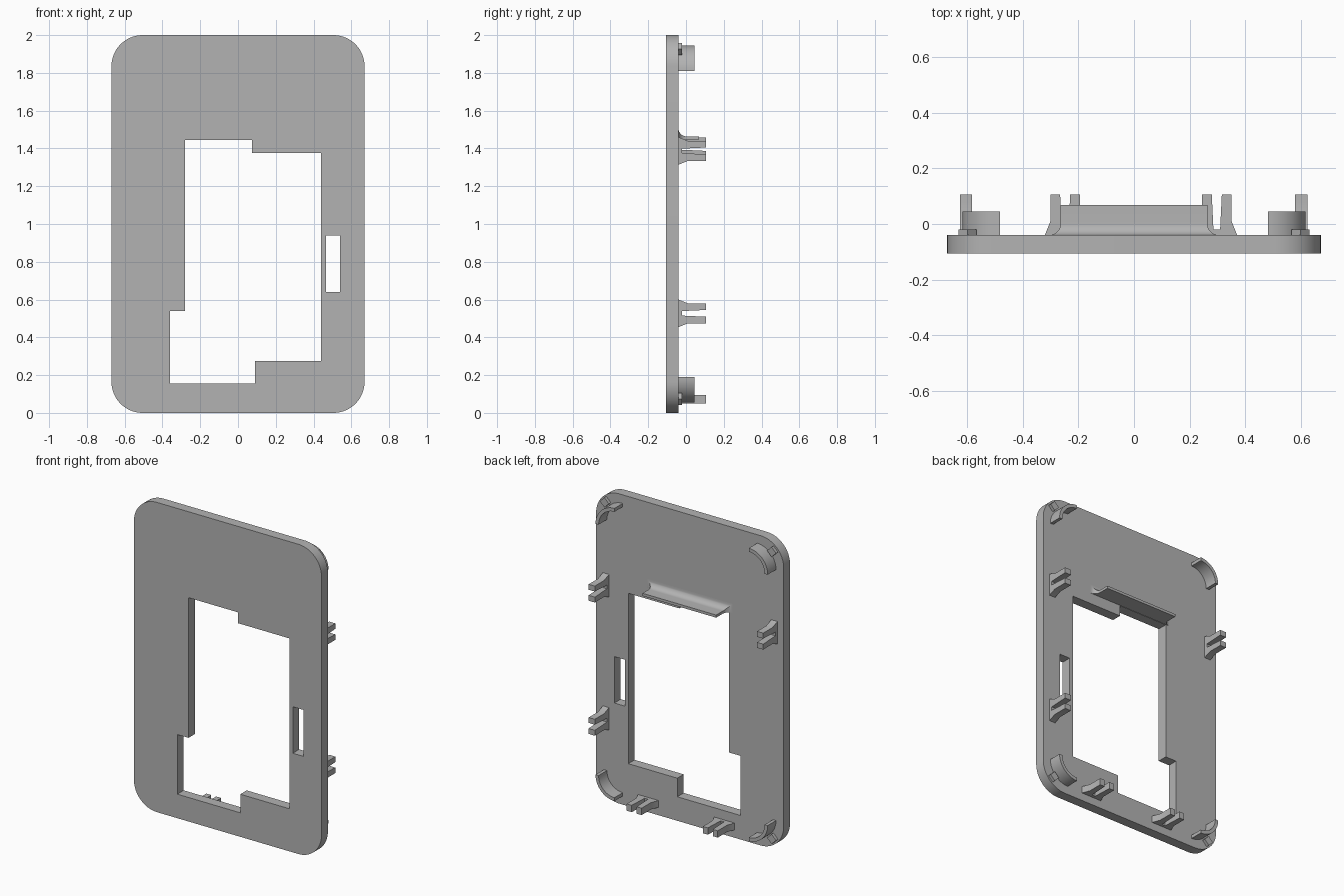
import bpy
import bmesh
from math import sin, cos, pi, radians
from mathutils import Matrix, Vector

cube = bpy.data.objects.get("Cube")
if cube:
    bpy.data.objects.remove(cube, do_unlink=True)

grey = bpy.data.materials.new("plain grey")
grey.use_nodes = True
colour = (0.45, 0.45, 0.45, 1)
grey.diffuse_color = colour
grey.node_tree.nodes["Principled BSDF"].inputs["Base Color"].default_value = colour

PLATE_FRONT, PLATE_BACK = -0.105, -0.04
parts = []


def finish(name, bm):
    """Turn a bmesh into a clean grey object."""
    bmesh.ops.remove_doubles(bm, verts=bm.verts, dist=0.0002)
    bmesh.ops.recalc_face_normals(bm, faces=bm.faces)
    mesh = bpy.data.meshes.new(name)
    bm.to_mesh(mesh)
    bm.free()
    mesh.materials.append(grey)
    obj = bpy.data.objects.new(name, mesh)
    bpy.context.collection.objects.link(obj)
    parts.append(obj)


def prism(name, loops, depth, matrix):
    """Extrude a flat outline (with optional holes) by depth, centred."""
    curve = bpy.data.curves.new(name, 'CURVE')
    curve.dimensions = '2D'
    curve.fill_mode = 'BOTH'
    curve.extrude = depth / 2
    for loop in loops:
        spline = curve.splines.new('POLY')
        spline.points.add(len(loop) - 1)
        for point, (u, v) in zip(spline.points, loop):
            point.co = (u, v, 0, 1)
        spline.use_cyclic_u = True
    helper = bpy.data.objects.new("outline", curve)
    mesh = bpy.data.meshes.new_from_object(helper)
    bm = bmesh.new()
    bm.from_mesh(mesh)
    bm.transform(matrix)
    bpy.data.objects.remove(helper)
    bpy.data.curves.remove(curve)
    bpy.data.meshes.remove(mesh)
    finish(name, bm)


def arc(cx, cz, r, start, end, steps=16):
    angles = [radians(start + (end - start) * i / steps) for i in range(steps + 1)]
    return [(cx + r * cos(a), cz + r * sin(a)) for a in angles]


def upright(y):
    """Map an outline in x and z to the given y."""
    return Matrix.Translation((0, y, 0)) @ Matrix.Rotation(pi / 2, 4, 'X')


# Face plate with stepped window and side slot
R, HALF = 0.165, 0.67
outline = (arc(HALF - R, 2 - R, R, 0, 90) + arc(R - HALF, 2 - R, R, 90, 180)
           + arc(R - HALF, R, R, 180, 270) + arc(HALF - R, R, R, 270, 360))
window = [(-0.28, 1.445), (0.075, 1.445), (0.075, 1.375), (0.44, 1.375),
          (0.44, 0.275), (0.09, 0.275), (0.09, 0.155), (-0.36, 0.155),
          (-0.36, 0.54), (-0.28, 0.54)]
slot = [(0.465, 0.64), (0.465, 0.94), (0.54, 0.94), (0.54, 0.64)]
prism("face_plate", [outline, window, slot], PLATE_BACK - PLATE_FRONT,
      upright((PLATE_FRONT + PLATE_BACK) / 2))

# Curved corner walls, each with a small diamond block outside it
wall = arc(0.48, 0.81, 0.135, 0, 90) + arc(0.48, 0.81, 0.113, 90, 0)
block = arc(0.597, 0.927, 0.032, 0, 270, 3)
for sx, side in ((1, "left"), (-1, "right")):
    for sz, level in ((1, "top"), (-1, "bottom")):
        for name, loop, top in (("corner_wall", wall, 0.045),
                                ("corner_block", block, -0.02)):
            placed = [(sx * x, 1 + sz * z) for x, z in loop]
            prism(f"{level}_{side}_{name}", [placed], top - PLATE_BACK,
                  upright((top + PLATE_BACK) / 2))

# Two-pronged clips: half profile mirrored across the slot
half = [(0.073, PLATE_BACK), (0.053, 0.01), (0.053, 0.105),
        (0.018, 0.105), (0.012, -0.02)]
clip = half + [(-u, v) for u, v in reversed(half)]


def add_clip(name, x, z, along):
    depth_axis = Vector((0, 0, 1)) if along.x else Vector((1, 0, 0))
    m = Matrix((along, (0, 1, 0), depth_axis)).transposed().to_4x4()
    prism(name, [clip], 0.044, Matrix.Translation((x, 0, z)) @ m)


X_AXIS, Z_AXIS = Vector((1, 0, 0)), Vector((0, 0, 1))
add_clip("upper_left_clip", 0.6, 1.387, Z_AXIS)
add_clip("lower_left_clip", 0.6, 0.527, Z_AXIS)
add_clip("upper_right_clip", -0.603, 1.405, Z_AXIS)
add_clip("bottom_left_clip", 0.297, 0.073, X_AXIS)
add_clip("bottom_right_clip", -0.247, 0.073, X_AXIS)

# Ledge over the window, flaring into the plate with a concave fillet
bm = bmesh.new()
FILLET, STEPS = 0.042, 10
sections = [(PLATE_BACK + FILLET * (1 - cos(a)), FILLET * (1 - sin(a)))
            for a in (i * pi / 2 / STEPS for i in range(STEPS + 1))]
sections.append((0.068, 0))
rings = []
for y, flare in sections:
    w, top = 0.263 + flare, 1.464 + flare
    rings.append([bm.verts.new((x, y, z)) for x, z in
                  ((-w, 1.447), (w, 1.447), (w, top), (-w, top))])
for a, b in zip(rings, rings[1:]):
    for i in range(4):
        j = (i + 1) % 4
        bm.faces.new((a[i], a[j], b[j], b[i]))
bm.faces.new(rings[0])
bm.faces.new(rings[-1])
finish("window_ledge", bm)

# Smooth the curves, keep the edges crisp
bpy.ops.object.select_all(action='DESELECT')
for obj in parts:
    obj.select_set(True)
bpy.context.view_layer.objects.active = parts[0]
bpy.ops.object.shade_smooth_by_angle(angle=radians(30))
